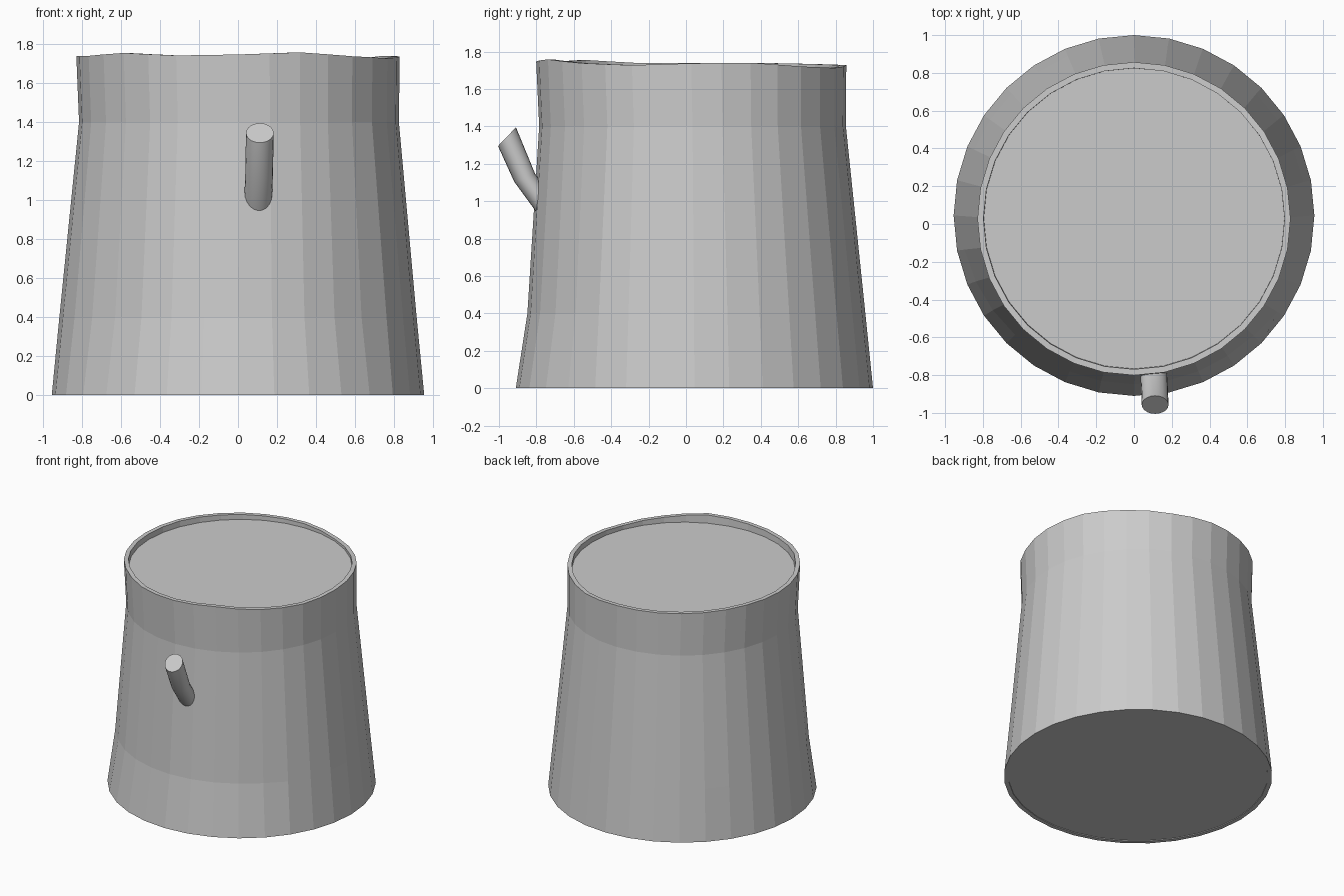
import bpy, bmesh
from math import sin, cos, tau, radians
from mathutils import Vector

cube = bpy.data.objects.get("Cube")
if cube:
    bpy.data.objects.remove(cube, do_unlink=True)

SIDES = 32
WALL = 0.032
# Rim height every 22.5 degrees, counter-clockwise from +x
RIM = [1.737, 1.74, 1.72, 1.712, 1.727, 1.73, 1.735, 1.74,
       1.738, 1.74, 1.755, 1.742, 1.747, 1.758, 1.738, 1.727]

gray = bpy.data.materials.new("stump gray")
gray.use_nodes = True
color = (0.6, 0.6, 0.6, 1)
gray.diffuse_color = color
gray.node_tree.nodes["Principled BSDF"].inputs["Base Color"].default_value = color


def loft(name, rings, close=False):
    """Skin a list of vertex rings; either cap the ends or join last to first."""
    bm = bmesh.new()
    loops = [[bm.verts.new(p) for p in ring] for ring in rings]
    n = len(loops[0])
    pairs = list(zip(loops, loops[1:]))
    if close:
        pairs.append((loops[-1], loops[0]))
    else:
        bm.faces.new(loops[0])
        bm.faces.new(loops[-1])
    for a, b in pairs:
        for i in range(n):
            j = (i + 1) % n
            bm.faces.new((a[i], a[j], b[j], b[i]))
    bmesh.ops.recalc_face_normals(bm, faces=bm.faces)
    mesh = bpy.data.meshes.new(name)
    bm.to_mesh(mesh)
    bm.free()
    mesh.materials.append(gray)
    obj = bpy.data.objects.new(name, mesh)
    bpy.context.collection.objects.link(obj)
    return obj


def rim_height(i):
    k = i // 2
    return RIM[k] if i % 2 == 0 else (RIM[k] + RIM[(k + 1) % 16]) / 2


def dent(i):
    """Front panel of the bark is pressed in, ending sharply at a seam."""
    deg = 360 * i / SIDES
    if deg < 190 or deg > 316:
        return 0
    return 0.02 if deg > 314 else 0.025 * min(1, (deg - 190) / 35)


def trunk_ring(cx, cy, r, z, dented=False):
    ring = []
    for i in range(SIDES):
        a = tau * i / SIDES
        q = r - (dent(i) if dented else 0)
        h = rim_height(i) if z is None else z
        ring.append((cx + q * cos(a), cy + q * sin(a), h))
    return ring


# Bark: flared hollow shell with a wavy rim (z None means rim height)
PROFILE = [(0, 0.045, 0.955, 0), (0, 0.043, 0.916, 0.4),
           (0.005, 0.035, 0.82, 1.4), (0, 0.028, 0.829, None)]
outer = [trunk_ring(*p, dented=(p[3] == 0.4)) for p in PROFILE]
inner = [trunk_ring(x, y, r - WALL, z, dented=(z == 0.4))
         for x, y, r, z in reversed(PROFILE)]
loft("bark", outer + inner, close=True)

# Wood core: flat cut top just below the rim, flat underside
core = [(0, 0.045, 0.925, 0.005), (0, 0.043, 0.86, 0.4),
        (0.005, 0.035, 0.786, 1.4), (0, 0.03, 0.797, 1.695)]
loft("wood_core", [trunk_ring(*p) for p in core])

# Branch stub: bent tube, each ring given by its centre and its lower radius
BRANCH = [((0.1, -0.72, 0.93), (0, -0.056, -0.021)),
          ((0.108, -0.863, 1.126), (0, -0.056, -0.021)),
          ((0.112, -0.957, 1.345), (0, -0.048, -0.05))]
rings = []
for centre, down in BRANCH:
    rings.append([Vector(centre) + Vector(down) * cos(tau * i / 20)
                  + Vector((0.071, 0, 0)) * sin(tau * i / 20) for i in range(20)])
branch = loft("branch_stub", rings)
bpy.ops.object.select_all(action="DESELECT")
branch.select_set(True)
bpy.context.view_layer.objects.active = branch
bpy.ops.object.shade_smooth_by_angle(angle=radians(25))
